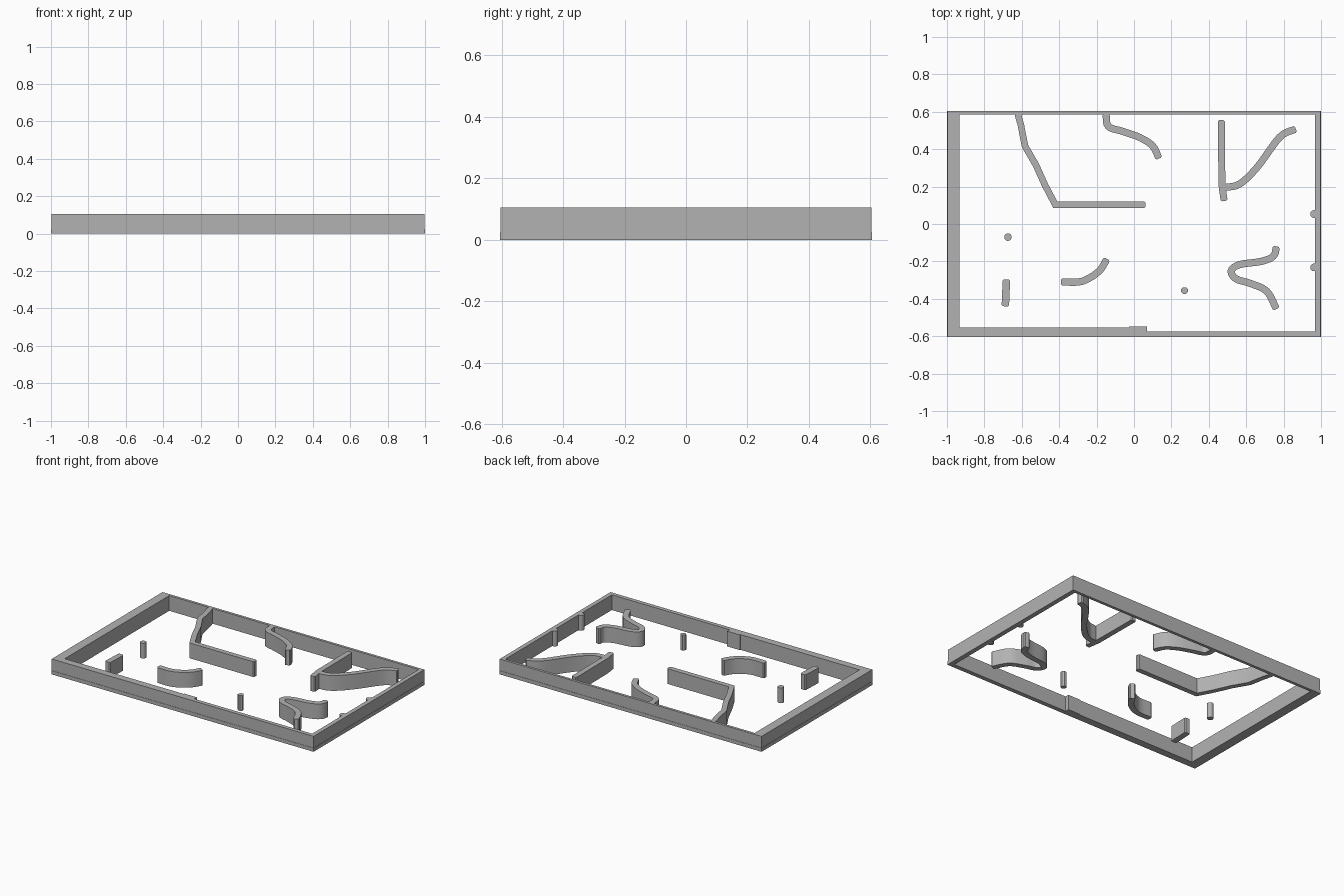
import bpy, bmesh, math
from mathutils import Vector

cube = bpy.data.objects.get("Cube")
if cube:
    bpy.data.objects.remove(cube, do_unlink=True)

HEIGHT, LIP = 0.105, 0.025

grey = bpy.data.materials.new("matte_grey")
grey.use_nodes = True
colour = (0.45, 0.45, 0.45, 1)
grey.diffuse_color = colour
grey.node_tree.nodes["Principled BSDF"].inputs["Base Color"].default_value = colour


def prism(name, outline, z0=0.0, z1=HEIGHT, hole=None):
    """Extrude a closed outline, optionally with a matching inner loop cut out."""
    bm = bmesh.new()
    loops = [[bm.verts.new((x, y, z0)) for x, y in loop] for loop in (outline, hole) if loop]
    if hole:
        n = len(outline)
        a, b = loops
        faces = [bm.faces.new((a[i], a[(i + 1) % n], b[(i + 1) % n], b[i])) for i in range(n)]
    else:
        faces = [bm.faces.new(loops[0])]
    ext = bmesh.ops.extrude_face_region(bm, geom=faces, use_keep_orig=True)
    top = [v for v in ext["geom"] if isinstance(v, bmesh.types.BMVert)]
    bmesh.ops.translate(bm, verts=top, vec=(0, 0, z1 - z0))
    bmesh.ops.recalc_face_normals(bm, faces=bm.faces)
    mesh = bpy.data.meshes.new(name)
    bm.to_mesh(mesh)
    bm.free()
    mesh.materials.append(grey)
    obj = bpy.data.objects.new(name, mesh)
    bpy.context.collection.objects.link(obj)
    return obj


def smooth_path(pts, steps=5):
    """Catmull-Rom curve through the points."""
    p = [Vector(q) for q in pts]
    p = [2 * p[0] - p[1]] + p + [2 * p[-1] - p[-2]]
    out = []
    for a, b, c, d in zip(p, p[1:], p[2:], p[3:]):
        for k in range(steps):
            t = k / steps
            out.append(0.5 * (2 * b + (c - a) * t + (2 * a - 5 * b + 4 * c - d) * t * t
                              + (3 * b - a - 3 * c + d) * t ** 3))
    return out + [p[-2]]


def ribbon(name, pts, width=0.038, curved=True):
    """Upright wall following a path, with mitred bends and clipped end corners."""
    path = smooth_path(pts) if curved else [Vector(q) for q in pts]
    half, clip = width / 2, 0.007
    dirs = [(b - a).normalized() for a, b in zip(path, path[1:])]
    left, right = [], []
    last = len(path) - 1
    for i, p in enumerate(path):
        d0, d1 = dirs[max(i - 1, 0)], dirs[min(i, last - 1)]
        t = (d0 + d1).normalized()
        n = Vector((-t.y, t.x)) * half / max(t.dot(d1), 0.5)
        if i in (0, last):
            inward = t * clip * (1 if i == 0 else -1)
            pair = [(n * (1 - clip / half), Vector((0, 0))), (n, inward)]
            for off, shift in (pair if i == 0 else pair[::-1]):
                left.append(p + off + shift)
                right.append(p - off + shift)
        else:
            left.append(p + n)
            right.append(p - n)
    return prism(name, [tuple(q) for q in left + right[::-1]])


def post(name, x, y, r, sides=16):
    ring = [2 * math.pi * (k + 0.5) / sides for k in range(sides)]
    return prism(name, [(x + r * math.cos(a), y + r * math.sin(a)) for a in ring])


# Outer frame: thick left and front-left walls, thin elsewhere
def outer(x, y):
    return [(-x, -y), (-0.027, -y), (-0.027, -y), (0.07, -y), (0.07, -y),
            (x, -y), (x, y), (-x, y)]


inner = [(-0.934, -0.554), (-0.027, -0.554), (-0.027, -0.548), (0.07, -0.548), (0.07, -0.575),
         (0.968, -0.575), (0.968, 0.585), (-0.934, 0.585)]
for name, x, y, z0, z1 in (("frame_walls", 0.998, 0.603, LIP, HEIGHT),
                           ("frame_base_lip", 1.0, 0.605, 0, LIP)):
    frame = prism(name, outer(x, y), z0, z1, inner)
    bm = bmesh.new()
    bm.from_mesh(frame.data)
    bmesh.ops.remove_doubles(bm, verts=bm.verts, dist=1e-5)
    bmesh.ops.recalc_face_normals(bm, faces=bm.faces)
    bm.to_mesh(frame.data)
    bm.free()

# Inner guide walls
walls = [
    ribbon("long_bent_wall", [(-0.622, 0.59), (-0.605, 0.53), (-0.583, 0.417), (-0.524, 0.315),
                              (-0.476, 0.208), (-0.42, 0.102), (0.062, 0.102)], 0.035, False),
    ribbon("back_curved_wall", [(-0.15, 0.59), (-0.137, 0.522), (-0.06, 0.495), (0.03, 0.463),
                                (0.10, 0.417), (0.134, 0.35)]),
    ribbon("straight_branch_wall", [(0.467, 0.555), (0.47, 0.21), (0.482, 0.123)], 0.037, False),
    ribbon("curved_branch_wall", [(0.485, 0.195), (0.565, 0.214), (0.66, 0.305), (0.78, 0.465),
                                  (0.865, 0.508)]),
    ribbon("hook_wall", [(0.762, -0.12), (0.745, -0.172), (0.68, -0.2), (0.565, -0.217),
                         (0.52, -0.25), (0.545, -0.293), (0.62, -0.317), (0.71, -0.36),
                         (0.762, -0.455)]),
    ribbon("front_curved_wall", [(-0.39, -0.31), (-0.28, -0.307), (-0.19, -0.255),
                                 (-0.144, -0.187)]),
    ribbon("short_wall", [(-0.682, -0.297), (-0.688, -0.44)], 0.04, False),
]

# Posts and the two pegs against the right-hand wall
walls += [post("left_round_post", -0.674, -0.07, 0.02), post("front_post", 0.27, -0.356, 0.019, 8),
          post("upper_wall_peg", 0.963, 0.053, 0.021), post("lower_wall_peg", 0.963, -0.232, 0.021)]

# Smooth the curved sides, keep the rims sharp
bpy.ops.object.select_all(action='DESELECT')
for obj in walls:
    obj.select_set(True)
bpy.context.view_layer.objects.active = walls[0]
bpy.ops.object.shade_smooth_by_angle(angle=math.radians(30))
